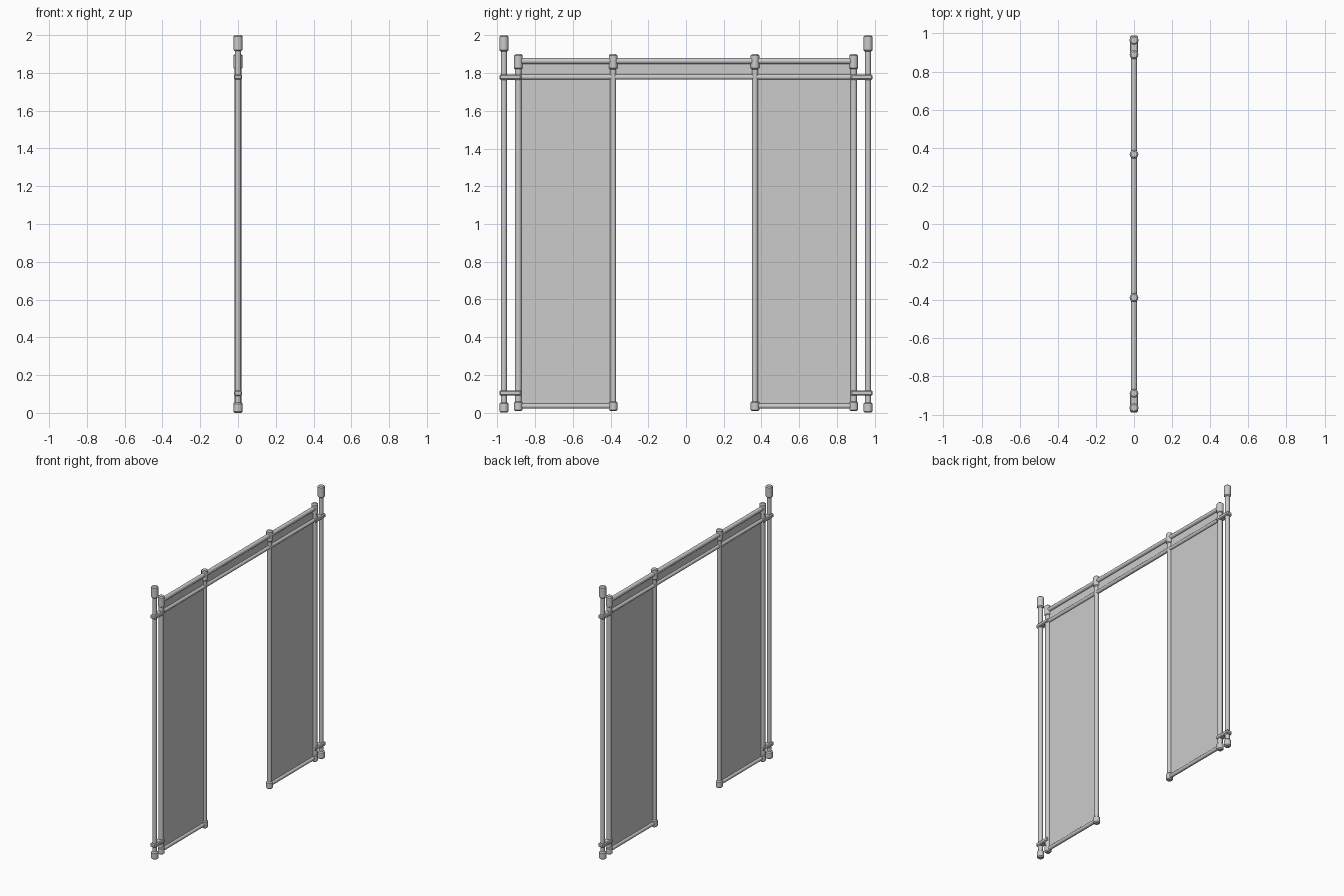
import bpy, bmesh
from math import pi

if "Cube" in bpy.data.objects:
    bpy.data.objects.remove(bpy.data.objects["Cube"])

SIDES = 12


def finish(ob):
    bpy.ops.object.select_all(action='DESELECT')
    ob.select_set(True)
    bpy.context.view_layer.objects.active = ob
    bpy.ops.object.shade_smooth_by_angle(angle=0.6)


def cyl(name, r, length, loc, along_y=False, bevel=0):
    rot = (pi / 2, 0, 0) if along_y else (0, 0, 0)
    bpy.ops.mesh.primitive_cylinder_add(vertices=SIDES, radius=r, depth=length, location=loc, rotation=rot)
    ob = bpy.context.object
    ob.name = name
    if bevel:
        m = ob.modifiers.new("bevel", 'BEVEL')
        m.width = bevel
        m.segments = 1
        m.limit_method = 'ANGLE'
        m.angle_limit = 0.9
    finish(ob)


def post(name, y, r, z0, z1):
    cyl(name, r, z1 - z0, (0, y, (z0 + z1) / 2))


def cap(name, y, r, z0, z1):
    cyl(name, r, z1 - z0, (0, y, (z0 + z1) / 2), bevel=0.007)


def rail(name, y0, y1, z, r):
    cyl(name, r, y1 - y0, (0, (y0 + y1) / 2, z), along_y=True)


def sheet(name, y0, y1, z0, z1):
    me = bpy.data.meshes.new(name)
    me.from_pydata([(0, y0, z0), (0, y1, z0), (0, y1, z1), (0, y0, z1)], [], [(0, 1, 2, 3)])
    bpy.context.collection.objects.link(bpy.data.objects.new(name, me))


def clamp(name, y, z):
    bpy.ops.mesh.primitive_cube_add(size=1, location=(0, y, z))
    ob = bpy.context.object
    ob.name = name
    ob.dimensions = (0.044, 0.116, 0.028)
    bpy.ops.object.transform_apply(location=False, rotation=False, scale=True)
    m = ob.modifiers.new("bevel", 'BEVEL')
    m.width = 0.006
    m.segments = 1


# Each side: outer support pole, curtain frame, fabric panel
for side, s, inner in (("left", -1, -0.386), ("right", 1, 0.366)):
    y_out, y_frame = s * 0.965, s * 0.889
    post(f"{side}_support_pole", y_out, 0.016, 0.03, 1.95)
    cap(f"{side}_support_top_cap", y_out, 0.024, 1.915, 2.0)
    cap(f"{side}_support_foot", y_out, 0.024, 0.0, 0.055)

    for part, y in (("outer", y_frame), ("inner", inner)):
        post(f"{side}_{part}_frame_post", y, 0.018 if part == "outer" else 0.016, 0.03, 1.87)
        cap(f"{side}_{part}_frame_top_joint", y, 0.023, 1.82, 1.9)
        cap(f"{side}_{part}_frame_foot", y, 0.023, 0.008, 0.06)

    for level, z in (("lower", 0.104), ("upper", 1.778)):
        clamp(f"{side}_{level}_clamp", s * 0.931, z)

    a, b = sorted((y_frame, inner))
    rail(f"{side}_bottom_rail", a, b, 0.035, 0.014)
    sheet(f"{side}_fabric_panel", a, b, 0.035, 1.778)

# Rails and banner spanning the whole doorway
rail("top_rail", -0.889, 0.889, 1.864, 0.016)
rail("lintel_rail", -0.889, 0.889, 1.779, 0.014)
sheet("lintel_fabric", -0.889, 0.889, 1.778, 1.864)
